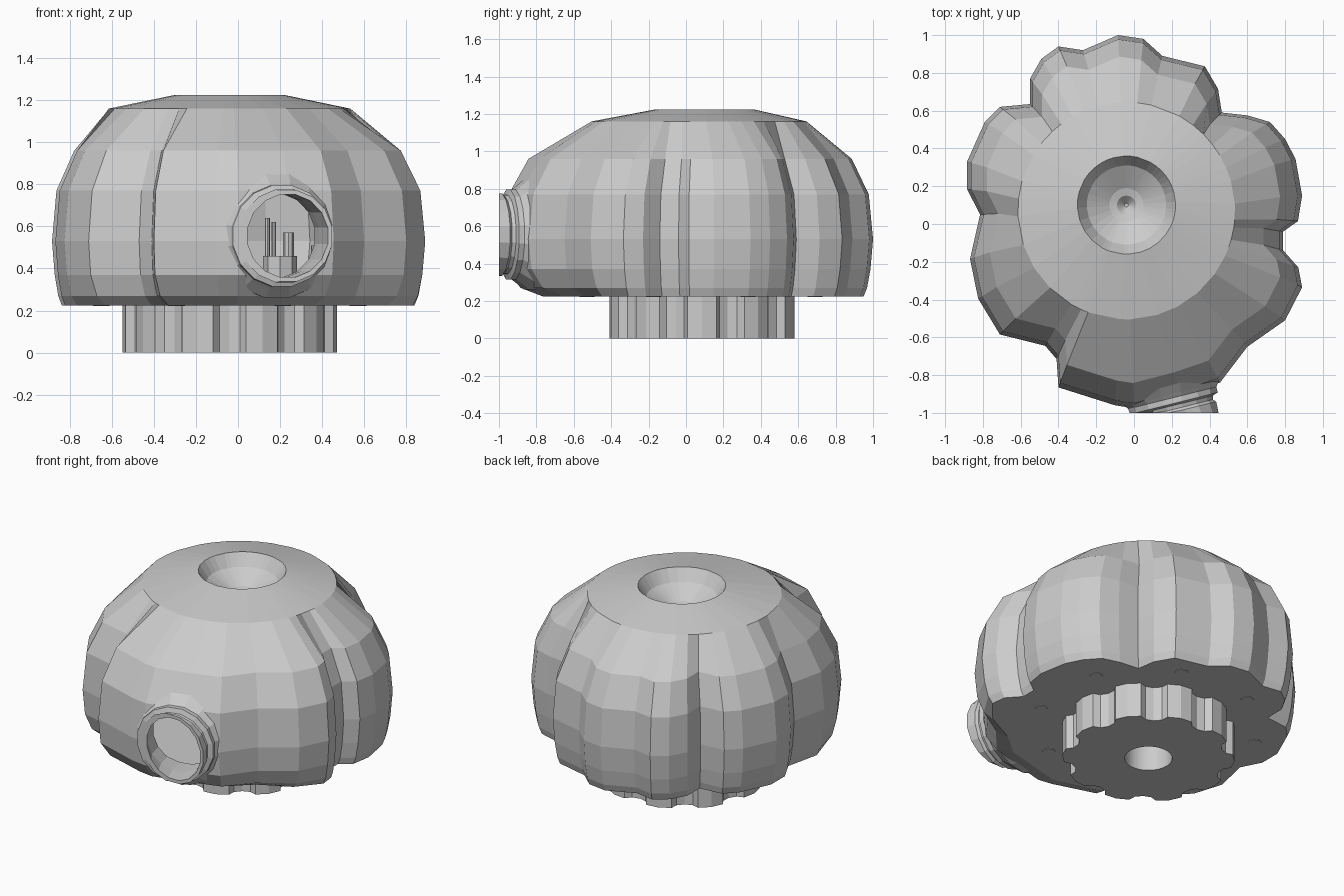
import bpy, bmesh, math
from mathutils import Vector, Matrix

if "Cube" in bpy.data.objects:
    bpy.data.objects.remove(bpy.data.objects["Cube"])

CX, CY = -0.04, 0.09

# lobed ground plan at the widest height
PLAN = [(-.085, 1), (.05, .98), (.15, .89), (.375, .835), (.445, .715), (.465, .59),
        (.60, .575), (.72, .54), (.80, .45), (.855, .345), (.89, .15), (.868, .015),
        (.79, -.04), (.79, -.14), (.87, -.23), (.89, -.335), (.80, -.51), (.60, -.65),
        (.455, -.84), (.25, -.91), (0, -.975), (-.1, -.96), (-.4, -.865), (-.41, -.715),
        (-.47, -.645), (-.71, -.585), (-.825, -.395), (-.868, -.185), (-.815, .05),
        (-.884, .185), (-.884, .33), (-.79, .54), (-.71, .62), (-.55, .635), (-.55, .77),
        (-.49, .875), (-.4, .94), (-.27, .92)]


def loft(name, rings, closed=False):
    """Skin a list of equal-length rings; cap the ends or join last to first."""
    bm = bmesh.new()
    loops = [[bm.verts.new(p) for p in r] for r in rings]
    pairs = list(zip(loops, loops[1:]))
    if closed:
        pairs.append((loops[-1], loops[0]))
    else:
        bm.faces.new(loops[0])
        bm.faces.new(loops[-1])
    n = len(loops[0])
    for a, b in pairs:
        for i in range(n):
            j = (i + 1) % n
            bm.faces.new((a[i], a[j], b[j], b[i]))
    bmesh.ops.recalc_face_normals(bm, faces=bm.faces)
    me = bpy.data.meshes.new(name)
    bm.to_mesh(me)
    bm.free()
    ob = bpy.data.objects.new(name, me)
    bpy.context.collection.objects.link(ob)
    return ob


def lobed(s, z, tuck=0.0):
    """Scaled copy of the plan; tuck draws the front edge inwards."""
    ring = []
    for x, y in PLAN:
        k = s - tuck * min(1, max(0, (-y - .3) / .6))
        ring.append((CX + (x - CX) * k, CY + (y - CY) * k, z))
    return ring


def round_ring(r, z, cy=CY):
    ring = []
    for x, y in PLAN:
        d = Vector((x - CX, y - CY)).normalized() * r
        ring.append((CX + d.x, cy + d.y, z))
    return ring


def circle(cx, cy, r, z, n):
    return [(cx + r * math.cos(2 * math.pi * i / n),
             cy + r * math.sin(2 * math.pi * i / n), z) for i in range(n)]


def cut(ob, cutter):
    cutter.hide_render = True
    m = ob.modifiers.new("cut", 'BOOLEAN')
    m.operation, m.solver, m.object = 'DIFFERENCE', 'EXACT', cutter
    bpy.context.view_layer.objects.active = ob
    bpy.ops.object.modifier_apply(modifier=m.name)
    bpy.data.objects.remove(cutter)


# domed body with a funnel sunk into the top
body = loft("body", [
    lobed(.945, .225, .14), lobed(.965, .27, .05), lobed(.985, .37), lobed(1, .53),
    lobed(.975, .77), lobed(.875, .96), round_ring(.575, 1.16, .07),
    round_ring(.26, 1.225, .1), round_ring(.21, 1.15, .1), round_ring(.09, 1.08, .1),
    round_ring(.05, 1.07, .1), round_ring(.01, 1.03, .1)])

# hollow inside, mouth tunnel and drain hole
cut(body, loft("cavity", [
    lobed(.87, .27, .06), lobed(.92, .53), lobed(.89, .77), lobed(.79, .94),
    round_ring(.5, 1.09, .07), round_ring(.27, 1.1, .1), round_ring(.12, 1.01, .1)]))

MOUTH = Matrix.Translation((.21, -.95, .555)) @ Matrix.Rotation(math.radians(14), 4, 'Z')


def mouth_ring(r, y, n=16, clamp=True):
    ring = []
    for i in range(n):
        a = 2 * math.pi * (i + .5) / n
        p = MOUTH @ Vector((r * math.cos(a), y, r * math.sin(a)))
        if clamp:
            p.y = max(p.y, -1)
        p.z = max(p.z, .26)
        ring.append(p)
    return ring


cut(body, loft("tunnel", [mouth_ring(.205, -.3, clamp=False), mouth_ring(.205, .4)]))
cut(body, loft("drain", [circle(CX, .085, .14, z, 10) for z in (.1, .4)]))

# stepped collar round the mouth
loft("mouth_collar", [mouth_ring(r, y) for r, y in (
    (.205, .17), (.2, .06), (.2, -.11), (.222, -.11), (.225, -.045), (.21, -.03),
    (.215, -.01), (.245, .0), (.245, .03), (.26, .05), (.30, .10), (.31, .17))], closed=True)


# scalloped plinth with a central hole
def scallop(z):
    ring = []
    lobes = 10
    for i in range(lobes):
        for f, r in ((0, .5), (.25, .51), (.5, .5), (.58, .46), (.75, .445), (.92, .46)):
            a = 2 * math.pi * (i + f - .25) / lobes
            ring.append((CX + r * math.cos(a), .085 + r * math.sin(a), z))
    return ring


N = len(scallop(0))
loft("plinth", [scallop(0), scallop(.226), circle(CX, .085, .14, .226, N),
                circle(CX, .085, .14, 0, N)], closed=True)

# screw heads on the underside
for i in range(8):
    a = 2 * math.pi * (i + .5) / 8
    x, y = CX + .66 * math.cos(a), .08 + .66 * math.sin(a)
    loft("screw_head", [circle(x, y, .04, .222, 8), circle(x, y, .04, .24, 8)])

# small posts standing on the inner floor
for x, y, r, h in ((.14, .2, .012, .64), (.17, .22, .01, .62), (.24, .25, .025, .57),
                   (.2, .2, .08, .46), (.36, .25, .012, .51)):
    loft("inner_post", [circle(x, y, r, .26, 8), circle(x, y, r, h, 8)])
